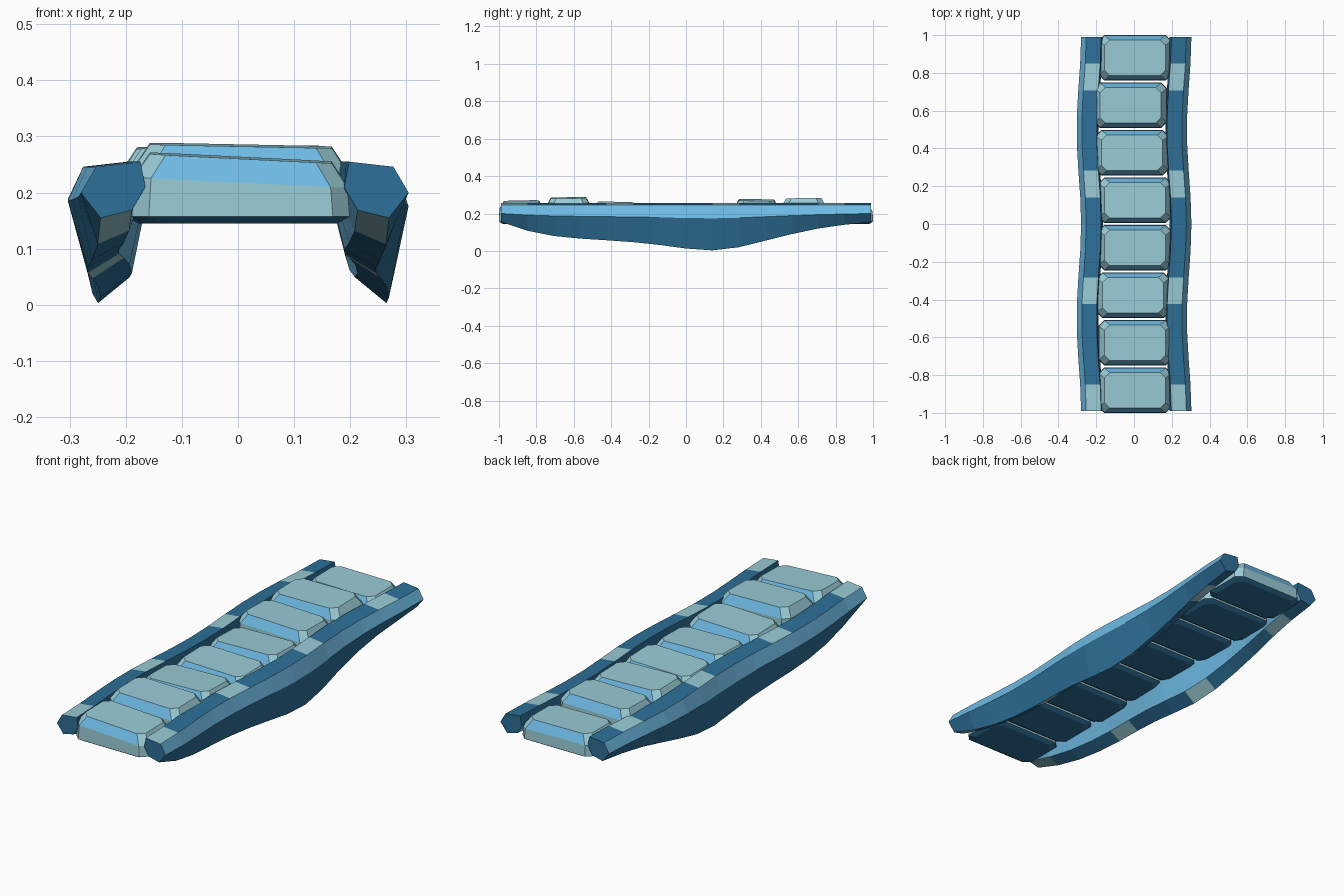
import bpy, bmesh, math

cube = bpy.data.objects.get("Cube")
if cube:
    bpy.data.objects.remove(cube, do_unlink=True)


def material(name, rgb):
    mat = bpy.data.materials.new(name)
    mat.use_nodes = True
    mat.diffuse_color = (*rgb, 1)
    mat.node_tree.nodes["Principled BSDF"].inputs["Base Color"].default_value = (*rgb, 1)
    return mat


MATS = [material("deep_blue", (0.027, 0.163, 0.318)),
        material("sky_blue", (0.155, 0.49, 0.77)),
        material("pale_teal", (0.32, 0.60, 0.67))]
DEEP, SKY, TEAL = range(3)


def loft(name, rings, colour):
    """Skin closed rings and cap both ends; colour(ring, side) picks the material."""
    bm = bmesh.new()
    loops = [[bm.verts.new(p) for p in ring] for ring in rings]
    count = len(loops[0])
    for r in range(len(loops) - 1):
        for s in range(count):
            t = (s + 1) % count
            face = bm.faces.new((loops[r][s], loops[r][t], loops[r + 1][t], loops[r + 1][s]))
            face.material_index = colour(r, s)
    bm.faces.new(loops[0][::-1]).material_index = colour(-1, 0)
    bm.faces.new(loops[-1]).material_index = colour(len(loops) - 1, 0)
    bmesh.ops.recalc_face_normals(bm, faces=bm.faces)
    mesh = bpy.data.meshes.new(name)
    bm.to_mesh(mesh)
    bm.free()
    for mat in MATS:
        mesh.materials.append(mat)
    obj = bpy.data.objects.new(name, mesh)
    bpy.context.collection.objects.link(obj)
    return obj


# Side rails: six-sided beams that sway sideways and sag below
SAG = [0.155, 0.108, 0.08, 0.066, 0.057, 0.047, 0.032, 0.013,
       0.003, 0.02, 0.055, 0.09, 0.12, 0.14, 0.155]
STEPS = len(SAG) - 1


def rail_ring(i, side):
    y = -0.99 + 1.98 * i / STEPS
    sway = 0.012 * math.cos(2 * math.pi * y)
    drop = 0.155 - SAG[i]
    section = [(0.186, 0.255), (0.265, 0.246), (0.292, 0.2 - 0.17 * drop),
               (0.257, 0.155 - drop), (0.201, 0.169 - 0.79 * drop), (0.177, 0.21 - 0.25 * drop)]
    return [(side * x + sway, y, z) for x, z in section]


def rail_colour(r, s):
    if r < 0 or r >= STEPS:
        return DEEP
    if s in (0, 3) and r % 4 == 0:      # pale bands on top and underneath
        return TEAL
    return SKY if s in (1, 4) else DEEP


for name, side in (("left_rail", 1), ("right_rail", -1)):
    loft(name, [rail_ring(i, side) for i in range(STEPS + 1)], rail_colour)


# Planks: chamfered blocks with slightly uneven tops
def plank_ring(cx, cy, hx, hy, cut, z, tilt_x=0, tilt_y=0):
    corner = [(hx - cut, -hy), (hx, cut - hy), (hx, hy - cut), (hx - cut, hy)]
    outline = corner + [(-x, -y) for x, y in corner]
    return [(cx + x, cy + y, z + tilt_x * x + tilt_y * y) for x, y in outline]


def plank_colour(r, s):
    if r < 1:
        return DEEP
    return SKY if r == 2 and s in (3, 7) else TEAL


# centre x, top height, sideways slope, lengthwise slope
PLANKS = [(0.005, 0.262, -0.05, 0.02), (0.005, 0.284, -0.02, 0.02),
          (-0.005, 0.258, 0.03, -0.02), (0.005, 0.247, -0.02, 0.02),
          (0.005, 0.247, 0.02, -0.03), (-0.01, 0.272, -0.03, -0.02),
          (-0.018, 0.281, 0.01, 0.02), (0.005, 0.249, -0.01, 0.01)]
for i, (cx, top, tx, ty) in enumerate(PLANKS):
    cy = 0.2515 * (i - 3.5)
    rings = [plank_ring(cx, cy, 0.172, 0.1, 0.035, 0.145),
             plank_ring(cx, cy, 0.194, 0.1197, 0.03, 0.157),
             plank_ring(cx, cy, 0.19, 0.1175, 0.03, top - 0.042, tx, ty),
             plank_ring(cx, cy, 0.162, 0.094, 0.028, top, tx, ty)]
    loft(f"plank_{i + 1}", rings, plank_colour)
